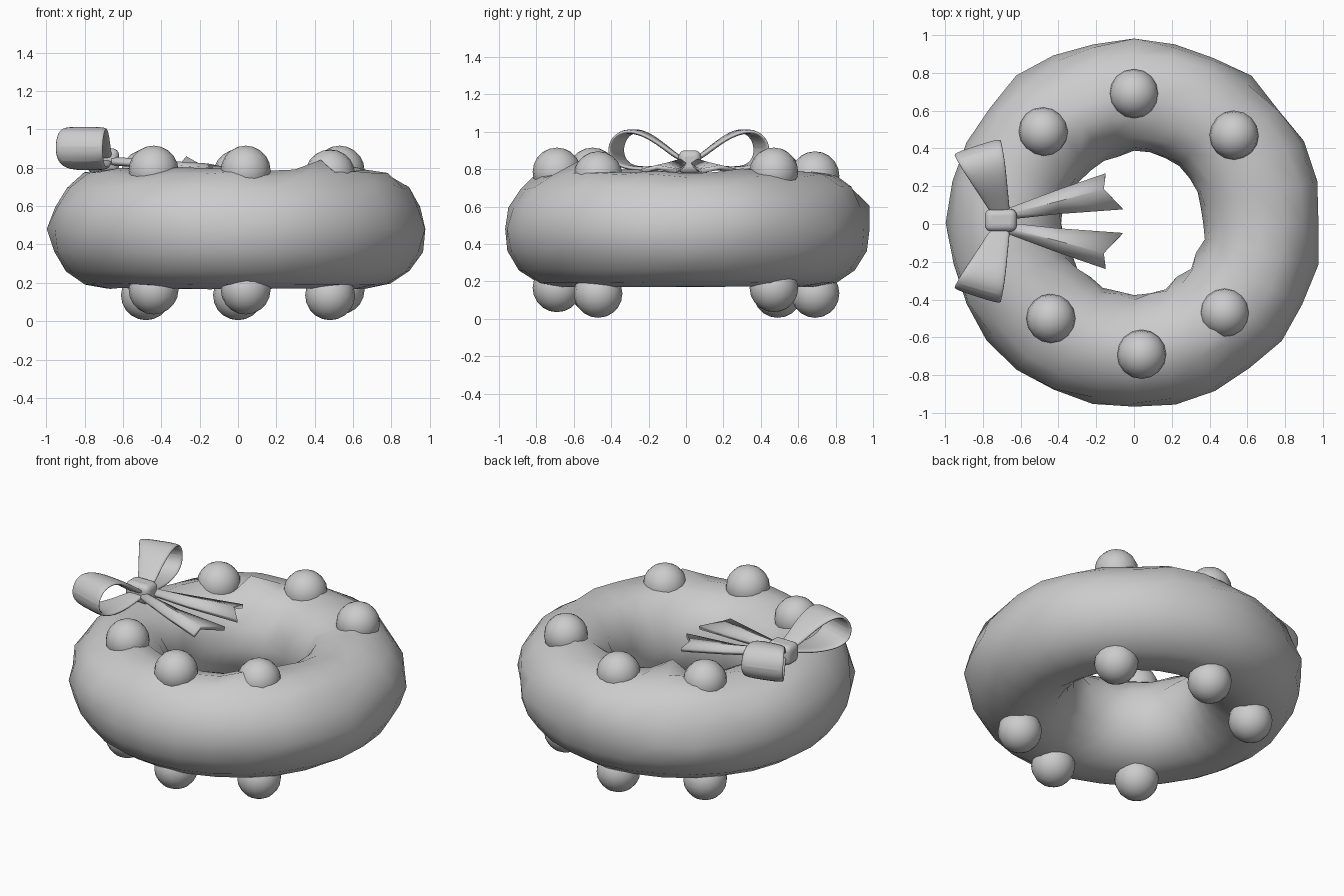
import bpy, bmesh, math, random
from mathutils import Vector

if "Cube" in bpy.data.objects:
    bpy.data.objects.remove(bpy.data.objects["Cube"])

random.seed(4)
BOW_Y = 0.015


def make(name, verts, faces, angle=40):
    mesh = bpy.data.meshes.new(name)
    mesh.from_pydata(verts, [], faces)
    bm = bmesh.new()
    bm.from_mesh(mesh)
    bmesh.ops.recalc_face_normals(bm, faces=bm.faces)
    bm.to_mesh(mesh)
    bm.free()
    ob = bpy.data.objects.new(name, mesh)
    bpy.context.collection.objects.link(ob)
    smooth(ob, angle)
    return ob


def smooth(ob, angle):
    bpy.ops.object.select_all(action='DESELECT')
    ob.select_set(True)
    bpy.context.view_layer.objects.active = ob
    bpy.ops.object.shade_smooth_by_angle(angle=math.radians(angle))


def thicken(ob, thickness, levels):
    sol = ob.modifiers.new("thickness", 'SOLIDIFY')
    sol.thickness = thickness
    sol.offset = 0
    if levels:
        sub = ob.modifiers.new("round", 'SUBSURF')
        sub.levels = sub.render_levels = levels


# Wreath ring: clean underneath, slightly crumpled on the upper side
N, M = 28, 16
verts, faces = [], []
for i in range(N):
    a = math.tau * i / N
    for j in range(M):
        b = math.tau * j / M
        rough = 0.016 if math.sin(b) > -0.3 else 0.004
        jit = random.uniform(-rough, rough)
        r = 0.68 + (0.305 + jit) * math.cos(b)
        z = 0.48 + (0.31 + jit) * math.sin(b)
        verts.append(Vector((r * math.cos(a), r * math.sin(a) + 0.005, z)))
        i2, j2 = (i + 1) % N, (j + 1) % M
        faces.append((i * M + j, i2 * M + j, i2 * M + j2, i * M + j2))
# Two raised creases on the top
for p in (Vector((-0.27, 0.52, 0.86)), Vector((0.43, -0.58, 0.84))):
    near = min(verts, key=lambda v: (v - p).length)
    near[:] = p
make("wreath_ring", verts, faces, 60)

# Round ornaments above and below the ring
SPOTS = [(0, 0.69, 0.765, 0.135), (-0.48, 0.49, 0.765, 0.135),
         (0.53, 0.47, 0.785, 0.165), (-0.44, -0.50, 0.785, 0.165),
         (0.04, -0.69, 0.785, 0.165), (0.48, -0.47, 0.765, 0.135)]
for k, (x, y, top, low) in enumerate(SPOTS):
    for label, z in (("top", top), ("bottom", low)):
        bpy.ops.mesh.primitive_uv_sphere_add(segments=16, ring_count=10,
                                             radius=0.13, location=(x, y, z))
        ball = bpy.context.object
        ball.name = f"{label}_ornament_{k + 1}"
        smooth(ball, 60)

# Bow knot
bpy.ops.mesh.primitive_cube_add(size=1, location=(-0.705, BOW_Y + 0.005, 0.838))
knot = bpy.context.object
knot.name = "bow_knot"
knot.scale = (0.17, 0.12, 0.125)
bpy.ops.object.transform_apply(location=False, rotation=False, scale=True)
bev = knot.modifiers.new("rounding", 'BEVEL')
bev.width, bev.segments = 0.035, 4
smooth(knot, 40)

# Loop path: distance outwards, height, ribbon width
LOOP = [(-0.04, 0.85, 0.11), (0.13, 0.89, 0.14), (0.40, 0.965, 0.19),
        (0.68, 1.01, 0.24), (0.90, 0.99, 0.265), (1.01, 0.91, 0.27),
        (0.94, 0.835, 0.265), (0.72, 0.80, 0.23), (0.38, 0.80, 0.18),
        (0.10, 0.82, 0.13), (-0.04, 0.83, 0.11)]
# Tail stations: crease and edge points, flaring to a notched end
TAIL = [[(-0.66, 0.065, 0.825), (-0.66, 0.04, 0.845), (-0.66, 0.015, 0.825)],
        [(-0.40, 0.163, 0.805), (-0.40, 0.105, 0.825), (-0.40, 0.042, 0.80)],
        [(-0.15, 0.25, 0.79), (-0.16, 0.17, 0.81), (-0.06, 0.065, 0.79)]]

for side, s in (("back", 1), ("front", -1)):
    verts, faces = [], []
    for t, z, w in LOOP:
        for e in (-0.5, 0, 0.5):
            x = -0.71 - 0.12 * t + e * w * 0.95
            y = 0.05 + 0.345 * t + e * w * 0.31 * max(t, 0)
            verts.append((x, BOW_Y + s * y, z))
    for i in range(len(LOOP) - 1):
        for c in (0, 1):
            q = i * 3 + c
            faces.append((q, q + 1, q + 4, q + 3))
    thicken(make(f"bow_loop_{side}", verts, faces), 0.028, 2)

    verts = [(x, BOW_Y + s * y, z) for row in TAIL for x, y, z in row]
    faces = [(i * 3 + c, i * 3 + c + 1, i * 3 + c + 4, i * 3 + c + 3)
             for i in range(2) for c in (0, 1)]
    thicken(make(f"bow_tail_{side}", verts, faces, 25), 0.025, 0)
